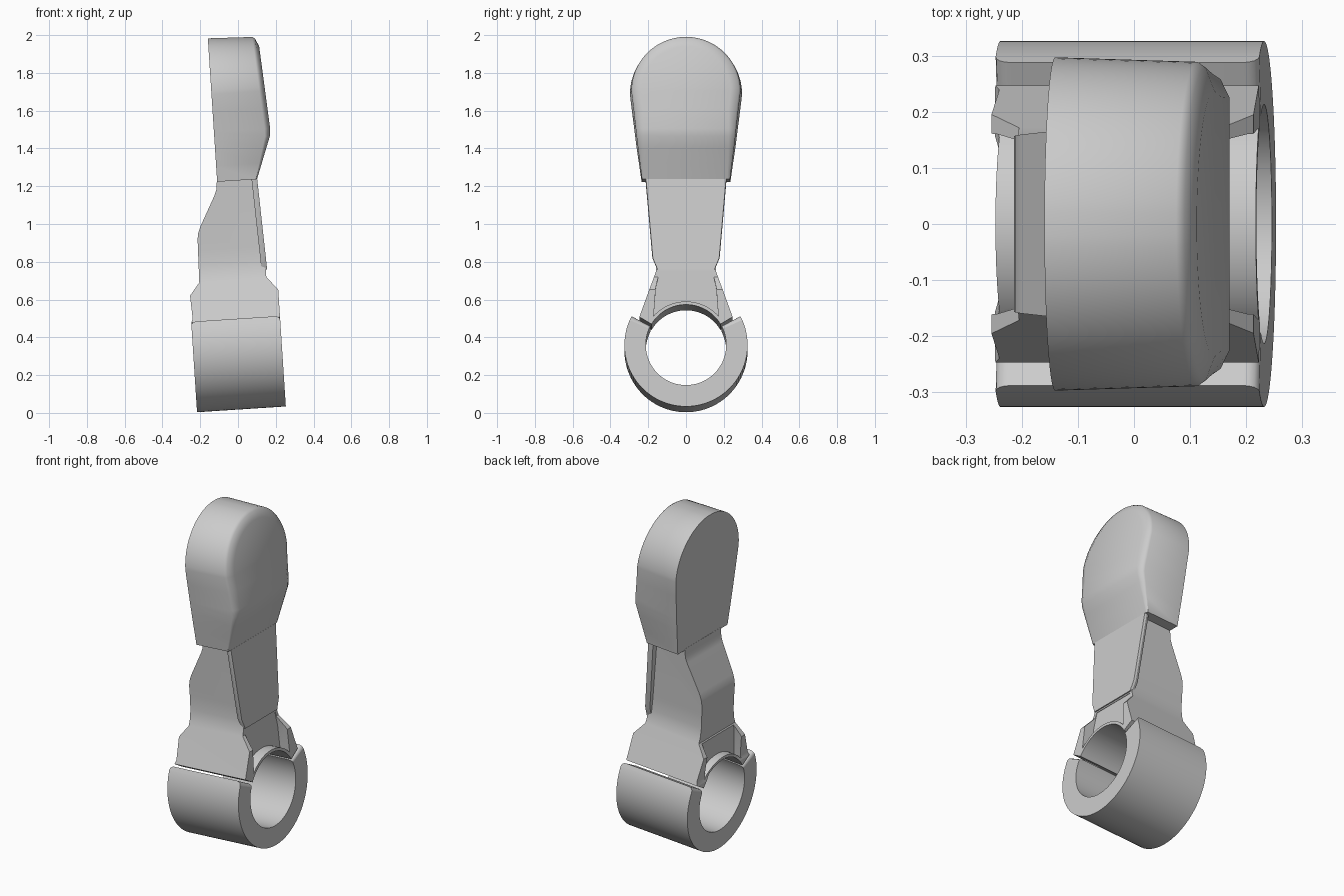
import bpy, bmesh, math

TILT = 0.065          # the whole part leans slightly along x
AXIS_Z = 0.345        # height of the bore axis
RING = (-0.238, 0.232)

if "Cube" in bpy.data.objects:
    bpy.data.objects.remove(bpy.data.objects["Cube"])

grey = bpy.data.materials.new("plain_grey")
grey.use_nodes = True
grey.diffuse_color = (0.6, 0.6, 0.6, 1)
grey.node_tree.nodes["Principled BSDF"].inputs["Base Color"].default_value = (0.6, 0.6, 0.6, 1)


def lean(u, y, w):
    return (u - TILT * (w - AXIS_Z), y, w + TILT * u)


def make(name, bm):
    bmesh.ops.recalc_face_normals(bm, faces=bm.faces)
    mesh = bpy.data.meshes.new(name)
    bm.to_mesh(mesh)
    bm.free()
    mesh.materials.append(grey)
    ob = bpy.data.objects.new(name, mesh)
    bpy.context.collection.objects.link(ob)
    return ob


def loft(loops, caps=True, closed=True):
    """Skin a list of equal-length closed loops."""
    bm = bmesh.new()
    rows = [[bm.verts.new(p) for p in loop] for loop in loops]
    n = len(rows[0])
    for a, b in zip(rows, rows[1:]):
        for i in range(n):
            j = (i + 1) % n
            bm.faces.new((a[i], a[j], b[j], b[i]))
    if caps:
        bm.faces.new(rows[0])
        bm.faces.new(rows[-1])
    return bm, rows


def side_prism(name, outline, u0, u1):
    return make(name, loft([[lean(u, y, w) for y, w in outline] for u in (u0, u1)])[0])


def arc(r, a0, a1, n, cz=AXIS_Z):
    angles = [math.radians(a0 + (a1 - a0) * i / n) for i in range(n + 1)]
    return [(r * math.cos(a), cz + r * math.sin(a)) for a in angles]


def mirrored(half):
    """Left half follows the right half in reverse order."""
    return half + [(-y, w) for y, w in reversed(half)]


def boolean(ob, cutter, operation):
    mod = ob.modifiers.new("cut", "BOOLEAN")
    mod.object, mod.operation, mod.solver = cutter, operation, "EXACT"
    deps = bpy.context.evaluated_depsgraph_get()
    mesh = bpy.data.meshes.new_from_object(ob.evaluated_get(deps))
    ob.modifiers.clear()
    ob.data = mesh
    bpy.data.objects.remove(cutter)


def smooth(ob, angle=35):
    bpy.ops.object.select_all(action="DESELECT")
    ob.select_set(True)
    bpy.context.view_layer.objects.active = ob
    bpy.ops.object.shade_smooth_by_angle(angle=math.radians(angle))


# Open clamp ring, with rounded corners at both cut ends
inner = arc(0.213, -208, 28, 56)
outer = arc(0.326, -208, 28, 56)
loops = [[lean(RING[0], *i), lean(RING[1], *i), lean(RING[1], *o), lean(RING[0], *o)]
         for i, o in zip(inner, outer)]
bm, rows = loft(loops)
corners = [bm.edges.get((row[a], row[b])) for row in (rows[0], rows[-1])
           for a, b in ((1, 2), (3, 0))]
bmesh.ops.bevel(bm, geom=corners, offset=0.028, segments=4, profile=0.5, affect="EDGES")
smooth(make("clamp_ring", bm))

# Neck: side outline with an arched foot, trimmed by the front outline
flank = [(0.247, 0.493), (0.19, 0.65), (0.16, 0.735), (0.152, 0.79), (0.153, 0.87), (0.172, 1.235)]
neck = side_prism("neck", mirrored(flank) + arc(0.213, 149, 31, 28), *RING)
front = [(-0.3, 0.3), (-0.24, 0.5), (-0.254, 0.62), (-0.205, 0.69), (-0.214, 0.92),
         (-0.211, 0.95), (-0.2, 0.985), (-0.125, 1.15), (-0.115, 1.18), (-0.11, 1.26),
         (0.092, 1.26), (0.145, 0.78), (0.15, 0.72), (0.215, 0.65), (0.24, 0.3)]
boolean(neck, make("front_trim", loft([[(x, y, z) for x, z in front] for y in (-0.5, 0.5)])[0]),
        "INTERSECT")

# Recesses in both ends of the foot
pocket = arc(0.23, 138, 42, 20) + [(0.16, 0.65), (0.14, 0.74), (-0.14, 0.74), (-0.16, 0.65)]
for u0, u1 in ((0.17, 0.4), (-0.4, -0.187)):
    boolean(neck, side_prism("recess_cutter", pocket, u0, u1), "DIFFERENCE")
smooth(neck, 25)

# Wider face plate on the neck
plate = mirrored([(0.153, 0.76), (0.178, 0.82), (0.215, 1.238)])
loops = [[(0.102 + 0.11 * (1.235 - z) + dx, y * k, z) for y, z in plate]
         for dx, k in ((-0.03, 0.97), (-0.012, 1), (0, 0.985))]
smooth(make("neck_plate", loft(loops)[0]), 20)


# Head: flat back, crowned front with a broad bevel
def crown(w):
    if w < 1.45:
        return 0.158 + (w - 1.227) * 0.37
    if w < 1.49:
        return 0.2405 + (w - 1.45) * 0.1
    return 0.2445 - (w - 1.49) * 0.068


half = [(0.235, 1.227), (0.247, 1.31), (0.259, 1.39), (0.267, 1.45), (0.272, 1.49),
        (0.286, 1.6)] + arc(0.297, 0, 86, 22, 1.69)
outline = mirrored(half)


def inset(y, w, d):
    d *= min(1, 0.25 + (w - 1.227) * 2)
    cy, cw = 0, min(w, 1.69)
    r = math.hypot(y - cy, w - cw)
    k = (r - d) / r
    return y * k, cw + (w - cw) * k


def head_loop(d, drop):
    pts = [inset(y, w, d) for y, w in outline]
    return [lean(crown(w) - drop * min(1, 0.2 + (w - 1.227) * 3), y, w) for y, w in pts]


back = [lean(-0.053, y, w) for y, w in outline]
bm, rows = loft([back, head_loop(0.008, 0.03), head_loop(0.018, 0.016), head_loop(0.06, 0)],
                caps=False)
bm.faces.new(rows[0])
face = rows[-1]
for i in range(len(half) - 1):
    j = len(face) - 1 - i
    bm.faces.new((face[i], face[i + 1], face[j - 1], face[j]))
smooth(make("head", bm))
